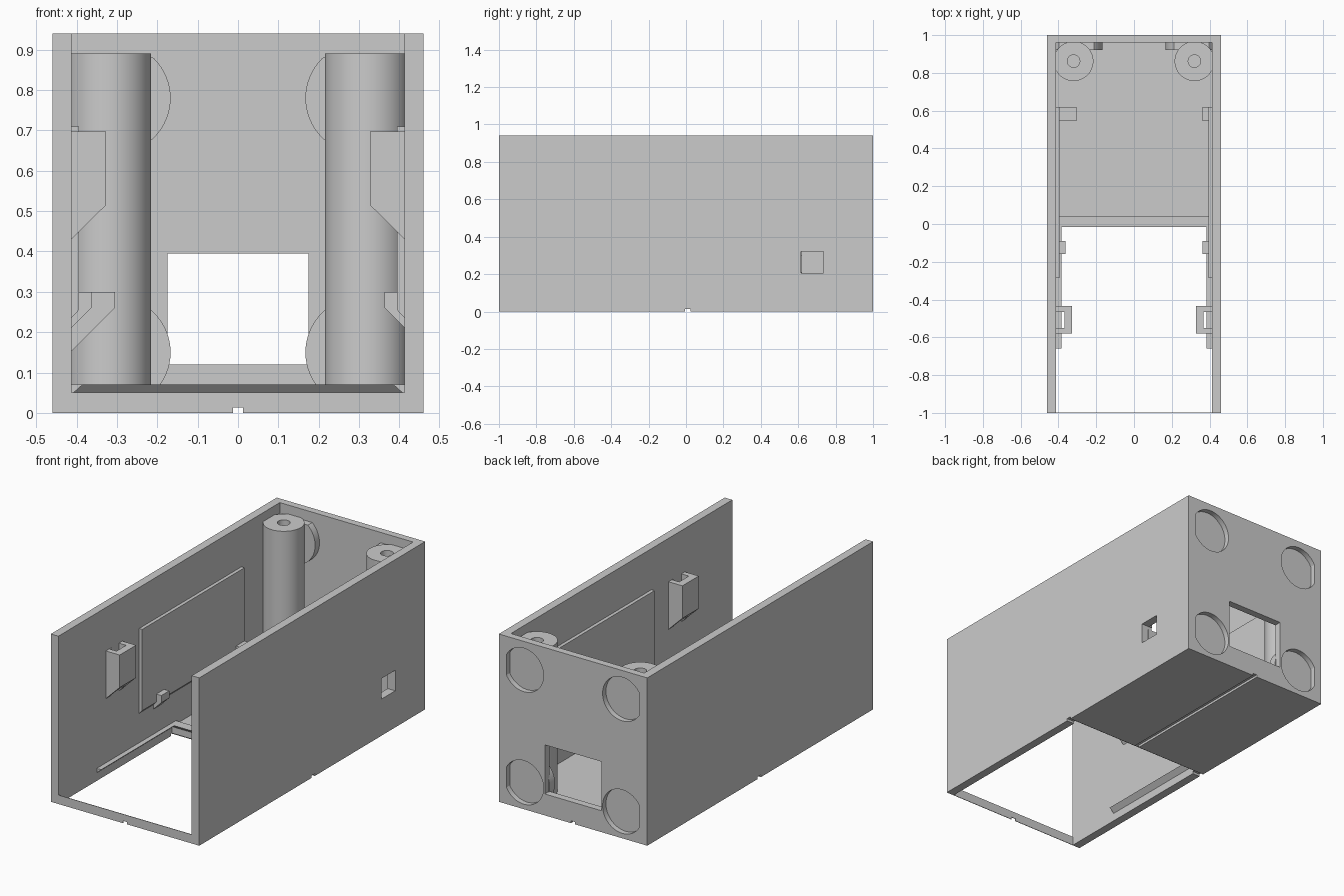
import bpy, bmesh, math
from mathutils import Matrix, Vector

cube = bpy.data.objects.get("Cube")
if cube:
    bpy.data.objects.remove(cube, do_unlink=True)

grey = bpy.data.materials.new("light_grey_plastic")
grey.diffuse_color = (0.6, 0.6, 0.6, 1)
grey.use_nodes = True
grey.node_tree.nodes["Principled BSDF"].inputs["Base Color"].default_value = (0.6, 0.6, 0.6, 1)


def add(name, bm):
    bmesh.ops.recalc_face_normals(bm, faces=bm.faces)
    mesh = bpy.data.meshes.new(name)
    bm.to_mesh(mesh)
    bm.free()
    mesh.materials.append(grey)
    obj = bpy.data.objects.new(name, mesh)
    bpy.context.collection.objects.link(obj)
    return obj


def box(name, xs, ys, zs):
    bm = bmesh.new()
    bmesh.ops.create_cube(bm, size=1)
    for v in bm.verts:
        v.co = Vector([(r[0] + r[1]) / 2 + c * (r[1] - r[0])
                       for r, c in zip((xs, ys, zs), v.co)])
    return add(name, bm)


def prism(name, profile, ys):
    """Extrude an x-z outline along y."""
    bm = bmesh.new()
    face = bm.faces.new([bm.verts.new((x, ys[0], z)) for x, z in profile])
    new = bmesh.ops.extrude_face_region(bm, geom=[face])["geom"]
    bmesh.ops.translate(bm, vec=(0, ys[1] - ys[0], 0),
                        verts=[v for v in new if isinstance(v, bmesh.types.BMVert)])
    return add(name, bm)


def cylinder(name, centre, radius, length, along_y=False):
    bm = bmesh.new()
    turn = Matrix.Rotation(math.pi / 2, 4, 'X') if along_y else Matrix()
    bmesh.ops.create_cone(bm, cap_ends=True, segments=64, radius1=radius, radius2=radius,
                          depth=length, matrix=Matrix.Translation(centre) @ turn)
    return add(name, bm)


def activate(obj):
    bpy.ops.object.select_all(action='DESELECT')
    bpy.context.view_layer.objects.active = obj
    obj.select_set(True)


def cut(obj, *cutters):
    activate(obj)
    for c in cutters:
        c.hide_render = True
        mod = obj.modifiers.new("cut", 'BOOLEAN')
        mod.operation, mod.solver, mod.object = 'DIFFERENCE', 'EXACT', c
        bpy.ops.object.modifier_apply(modifier=mod.name)
        bpy.data.objects.remove(c, do_unlink=True)


def smooth(obj):
    activate(obj)
    bpy.ops.object.shade_smooth_by_angle(angle=math.radians(30))


W, IN, H = 0.46, 0.413, 0.94      # outer half width, inner half width, height
SEAM = 0.013                      # size of the scored grooves underneath


def cross_groove():
    return box("groove_cutter", (-1, 1), (-0.005, 0.023), (-0.1, SEAM))


def long_groove():
    return box("groove_cutter", (-SEAM, SEAM), (-2, 2), (-0.1, SEAM))


# Back wall with window and round foot recesses
back = box("back_wall", (-IN, IN), (0.96, 1), (0, H))
cut(back, box("window_cutter", (-0.175, 0.175), (0.8, 1.2), (0.12, 0.395)), long_groove())
feet = [(s * 0.305, z) for s in (-1, 1) for z in (0.15, 0.78)]
for x, z in feet:
    cut(back, cylinder("recess_cutter", (x, 1.02, z), 0.122, 0.1, True))
    # Raised boss on the inside behind each recess
    boss = cylinder("foot_boss", (x, 0.9445, z), 0.138, 0.047, True)
    if z > 0.5:
        cut(boss, box("boss_trim", (-1, 1), (0.8, 1.1), (0.882, 1)))
    smooth(boss)
# The recess floors stay closed by the bosses
smooth(back)

# Floor: rear half only, with an undercut lip at its front edge
floor = box("floor", (-IN, IN), (0.005, 0.96), (0, 0.05))
cut(floor, cross_groove(), long_groove())
bm = bmesh.new()
lip = [(-0.015, 0.07), (0.04, 0.07), (0.04, 0.05), (0.005, 0.05)]
ends = [[bm.verts.new((x, y, z)) for y, z in lip] for x in (-IN, IN)]
for e in ends:
    bm.faces.new(e)
for i in range(len(lip)):
    j = (i + 1) % len(lip)
    bm.faces.new((ends[0][i], ends[0][j], ends[1][j], ends[1][i]))
add("floor_lip", bm)

# Thin strip across the front
strip = box("front_strip", (-IN, IN), (-1, -0.997), (0, 0.05))
cut(strip, long_groove())

for s, side in ((-1, "right"), (1, "left")):
    def span(a, b):
        return tuple(sorted((s * a, s * b)))

    def outline(points):
        return [(s * x, z) for x, z in points]

    # Side wall
    wall = box(side + "_wall", span(IN, W), (-1, 1), (0, H))
    cut(wall, cross_groove())
    if s > 0:
        cut(wall, box("port_cutter", (0.3, 0.6), (0.615, 0.735), (0.205, 0.32)))

    # Raised panel on the inside of the wall
    panel = prism(side + "_panel", outline([(0.42, 0.71), (0.394, 0.71), (0.394, 0.255),
                                            (IN, 0.235), (0.42, 0.235)]), (-0.285, 0.62))
    if s > 0:
        cut(panel, box("port_cutter", (0.3, 0.6), (0.615, 0.735), (0.205, 0.32)))

    # Undercut rail low on the wall
    prism(side + "_rail", outline([(IN, 0.07), (0.385, 0.07), (IN, 0.045)]), (-0.66, 0.0))

    # Clip with a vertical slot against the wall
    clip = prism(side + "_clip", outline([(0.42, 0.697), (0.327, 0.697), (0.327, 0.515),
                                          (IN, 0.43), (0.42, 0.43)]), (-0.58, -0.435))
    cut(clip, box("slot_cutter", span(0.368, IN - 0.0005), (-0.55, -0.465), (0.3, 0.8)))

    # Small support tabs with sloped undersides
    for name, reach, ys in (("front_tab", 0.363, (-0.16, -0.09)),
                            ("rear_tab", 0.305 if s < 0 else 0.363, (0.545, 0.62))):
        prism(f"{side}_{name}", outline([(0.42, 0.3), (reach, 0.3), (reach, 0.26),
                                         (IN, 0.26 - (IN - reach)), (0.42, 0.26 - (IN - reach))]), ys)

    # Screw column
    column = cylinder(side + "_column", (s * 0.32, 0.862, 0.465), 0.105, 0.85)
    cut(column, cylinder("screw_hole_cutter", (s * 0.32, 0.862, 0.8), 0.033, 0.6))
    smooth(column)
